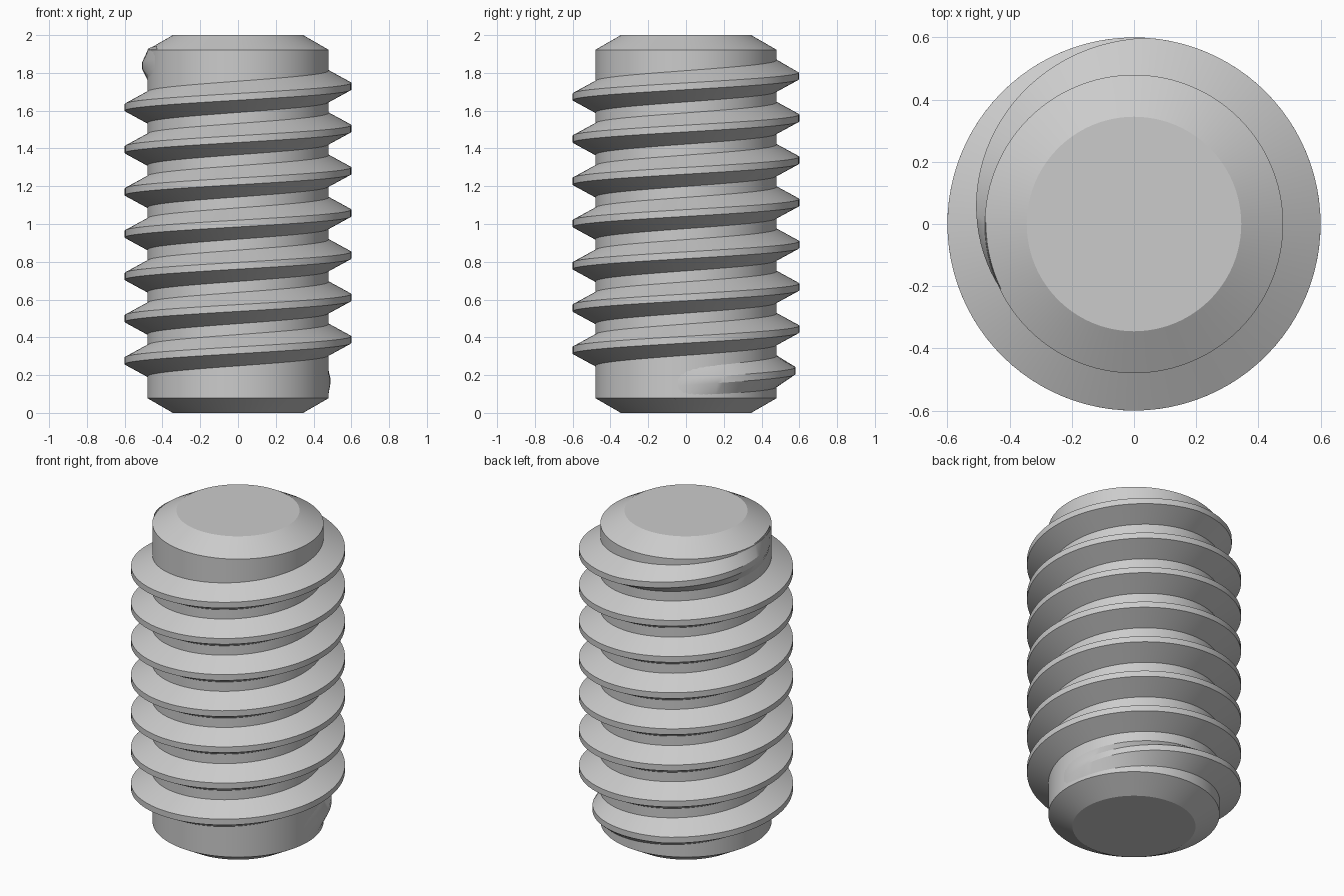
import bpy, bmesh
from math import sin, cos, radians, tau

cube = bpy.data.objects.get("Cube")
if cube:
    bpy.data.objects.remove(cube)

STEPS = 96                      # segments per turn
CORE, CREST, ROOT = 0.48, 0.6, 0.476
PITCH = 0.2236
ROOT_HALF, CREST_HALF = 0.085, 0.018
START, END, FADE = -7, 7 * 360 + 206, 120   # degrees

steel = bpy.data.materials.new("steel_grey")
steel.use_nodes = True
GREY = (0.6, 0.6, 0.6, 1)
steel.diffuse_color = GREY
steel.node_tree.nodes["Principled BSDF"].inputs["Base Color"].default_value = GREY


def finish(name, bm):
    bmesh.ops.recalc_face_normals(bm, faces=bm.faces)
    mesh = bpy.data.meshes.new(name)
    bm.to_mesh(mesh)
    bm.free()
    mesh.materials.append(steel)
    obj = bpy.data.objects.new(name, mesh)
    bpy.context.collection.objects.link(obj)
    bpy.ops.object.select_all(action='DESELECT')
    obj.select_set(True)
    bpy.context.view_layer.objects.active = obj
    bpy.ops.object.shade_smooth_by_angle(angle=radians(25))
    return obj


def bridge(bm, a, b, closed):
    n = len(a)
    for i in range(n if closed else n - 1):
        j = (i + 1) % n
        bm.faces.new((a[i], a[j], b[j], b[i]))


# Core cylinder with chamfered ends
bm = bmesh.new()
rings = []
for r, z in ((0.345, 0), (CORE, 0.078), (CORE, 1.922), (0.345, 2)):
    rings.append([bm.verts.new((r * cos(tau * i / STEPS), r * sin(tau * i / STEPS), z))
                  for i in range(STEPS)])
for low, high in zip(rings, rings[1:]):
    bridge(bm, low, high, True)
bm.faces.new(rings[0])
bm.faces.new(rings[-1])
finish("core", bm)

# Helical thread whose crest sinks into the core at both ends
bm = bmesh.new()
count = round((END - START) * STEPS / 360)
sections = []
for i in range(count + 1):
    deg = START + (END - START) * i / count
    fade = min(1, (deg - START) / FADE, (END - deg) / FADE)
    crest = ROOT + 0.002 + (CREST - ROOT - 0.002) * fade
    z = 0.164 + PITCH * deg / 360
    a = radians(deg)
    profile = ((ROOT, -ROOT_HALF), (crest, -CREST_HALF),
               (crest, CREST_HALF), (ROOT, ROOT_HALF))
    sections.append([bm.verts.new((r * cos(a), r * sin(a), z + dz)) for r, dz in profile])
for a, b in zip(sections, sections[1:]):
    bridge(bm, a, b, True)
bm.faces.new(sections[0])
bm.faces.new(sections[-1])
finish("thread", bm)
